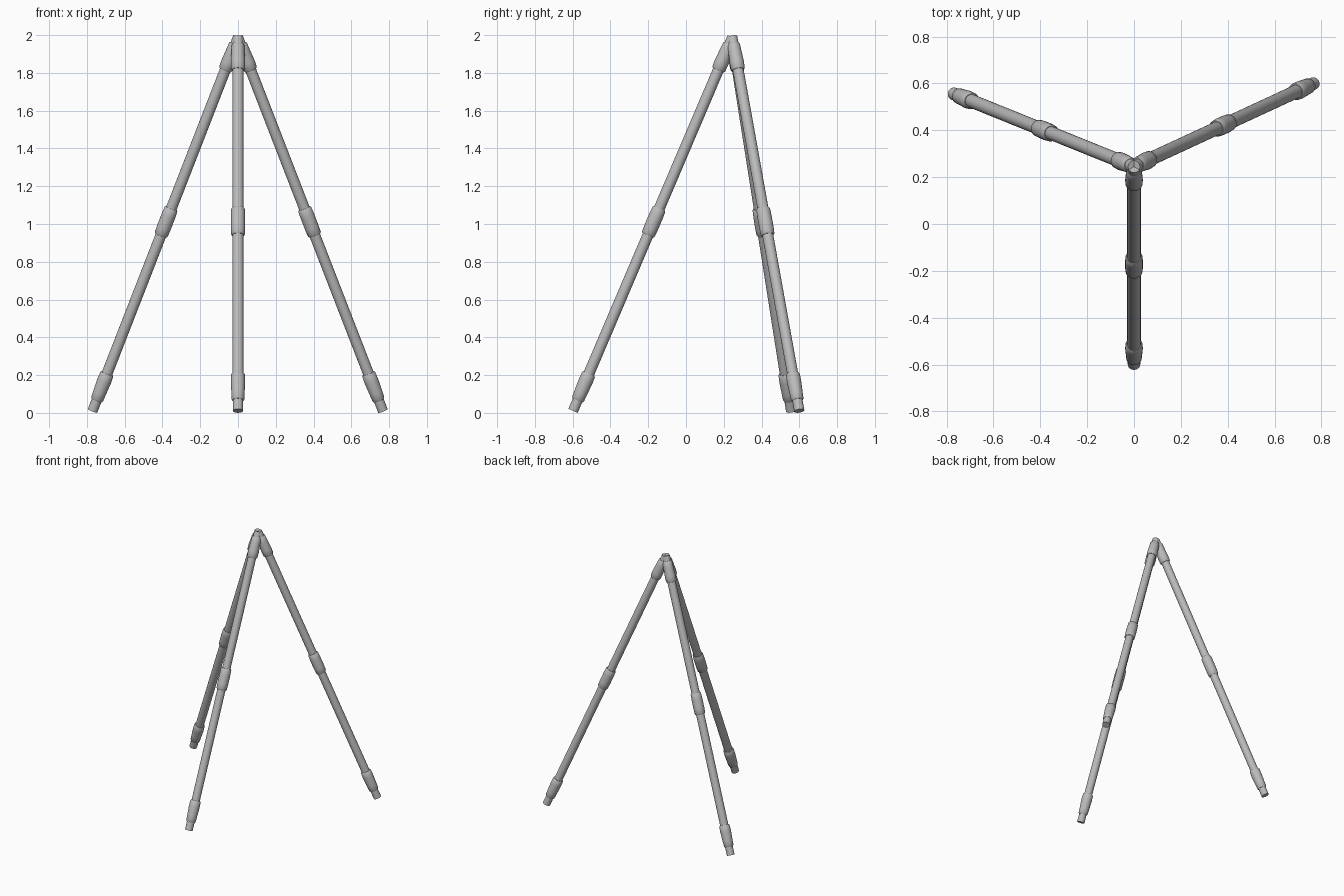
import bpy
import math
from mathutils import Vector

cube = bpy.data.objects.get("Cube")
if cube:
    bpy.data.objects.remove(cube, do_unlink=True)

grey = bpy.data.materials.new("light_grey")
grey.use_nodes = True
colour = (0.5, 0.5, 0.5, 1)
grey.diffuse_color = colour
grey.node_tree.nodes["Principled BSDF"].inputs["Base Color"].default_value = colour

SIDES = 24
ROD, COLLAR, TIP = 0.029, 0.038, 0.027
apex = Vector((0, 0.245, 1.989))


def turned(name, top, foot, profile):
    """Revolve (fraction along leg, radius) pairs about the leg axis."""
    axis = foot - top
    turn = axis.to_track_quat('Z', 'Y')
    verts, faces = [], []
    for t, r in profile:
        for i in range(SIDES):
            a = math.tau * i / SIDES
            ring = Vector((r * math.cos(a), r * math.sin(a), 0))
            verts.append(top + axis * t + turn @ ring)
    for k in range(len(profile) - 1):
        for i in range(SIDES):
            a, b = k * SIDES + i, k * SIDES + (i + 1) % SIDES
            faces.append((a, b, b + SIDES, a + SIDES))
    faces.append(tuple(reversed(range(SIDES))))
    faces.append(tuple(range(len(verts) - SIDES, len(verts))))
    mesh = bpy.data.meshes.new(name)
    mesh.from_pydata(verts, [], faces)
    mesh.materials.append(grey)
    obj = bpy.data.objects.new(name, mesh)
    bpy.context.collection.objects.link(obj)
    bpy.ops.object.select_all(action='DESELECT')
    obj.select_set(True)
    bpy.context.view_layer.objects.active = obj
    bpy.ops.object.shade_smooth_by_angle(angle=math.radians(35))


def sleeve(start, end, r_start, r_end):
    """Profile of a collar with softly rounded rims."""
    d = 0.006
    return [(start, r_start - d), (start + d / 2, r_start - d / 4),
            (start + 0.02, r_start), (end - 0.02, r_end),
            (end - d / 2, r_end - d / 4), (end, r_end - d)]


feet = {
    "front": Vector((0, -0.598, 0.011)),
    "left": Vector((0.767, 0.6, 0.011)),
    "right": Vector((-0.77, 0.556, 0.011)),
}

for side, foot in feet.items():
    # Telescoping tubes
    turned(side + "_upper_tube", apex, foot, [(0.03, ROD), (0.5, ROD)])
    turned(side + "_lower_tube", apex, foot, [(0.5, ROD), (0.95, ROD)])
    # Hinge pin and collar at the top
    turned(side + "_top_pin", apex, foot, [(0, TIP), (0.05, TIP)])
    turned(side + "_top_collar", apex, foot, sleeve(0.018, 0.088, COLLAR - 0.003, COLLAR))
    # Locking collar between tubes
    turned(side + "_middle_collar", apex, foot, sleeve(0.458, 0.53, COLLAR, COLLAR))
    # Foot socket and tip
    turned(side + "_foot_collar", apex, foot, sleeve(0.9, 0.972, COLLAR, COLLAR - 0.003))
    turned(side + "_foot_tip", apex, foot, [(0.95, TIP), (1, TIP)])
